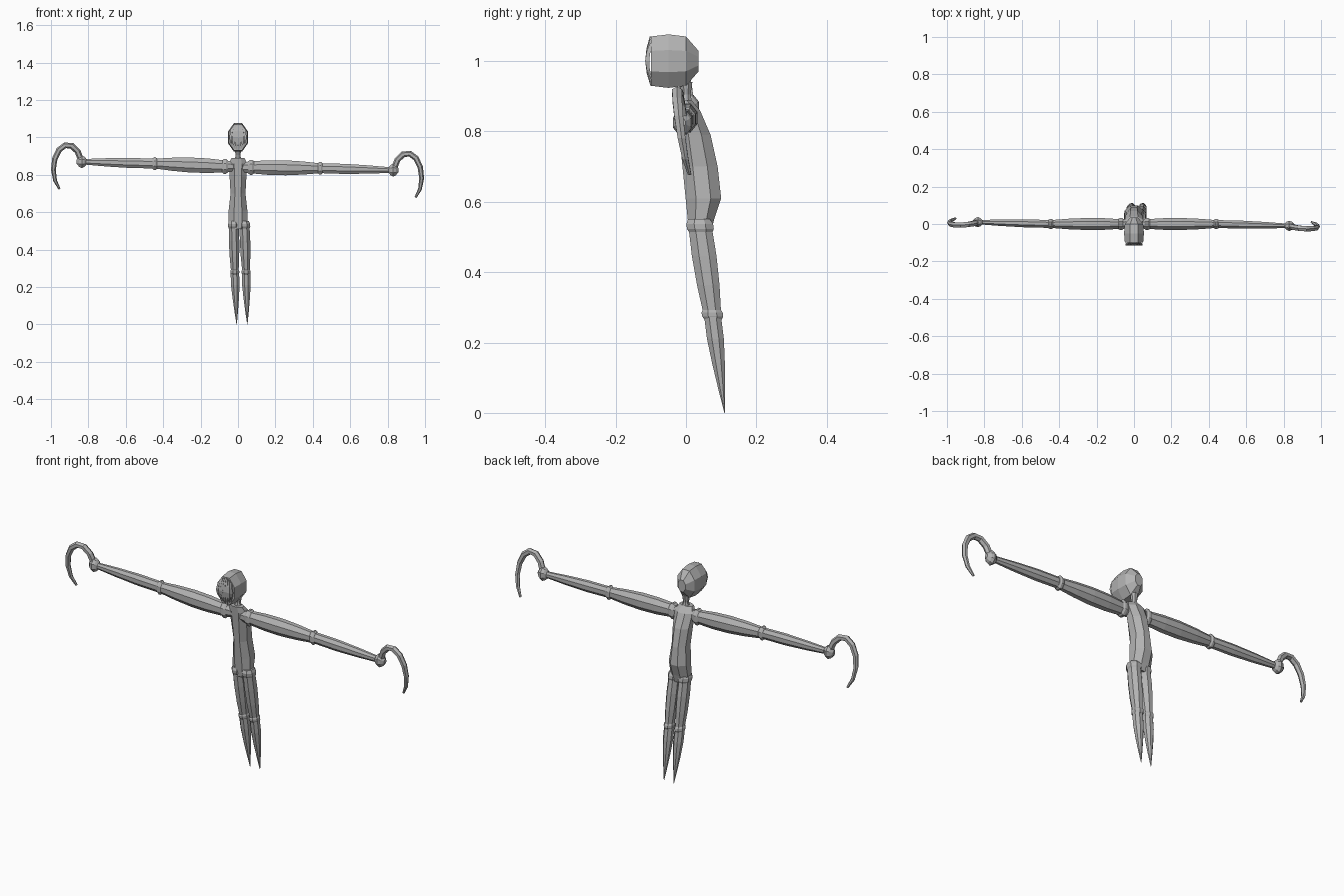
import bpy, bmesh
from math import cos, sin, pi, radians
from mathutils import Vector

default_cube = bpy.data.objects.get("Cube")
if default_cube:
    bpy.data.objects.remove(default_cube)

shade = 0.45
grey = bpy.data.materials.new("plain_grey")
grey.use_nodes = True
grey.diffuse_color = (shade, shade, shade, 1)
grey.node_tree.nodes["Principled BSDF"].inputs["Base Color"].default_value = grey.diffuse_color

SIDEWAYS = Vector((1, 0, 0))
DEPTH = Vector((0, 1, 0))
UP = Vector((0, 0, 1))


def skin(name, rings):
    """Join matching rings of points into a closed, flat-shaded part."""
    bm = bmesh.new()
    loops = [[bm.verts.new(point) for point in ring] for ring in rings]
    for lower, upper in zip(loops, loops[1:]):
        for i in range(len(lower)):
            bm.faces.new((lower[i - 1], lower[i], upper[i], upper[i - 1]))
    bm.faces.new(loops[0])
    bm.faces.new(loops[-1])
    bmesh.ops.recalc_face_normals(bm, faces=bm.faces)
    mesh = bpy.data.meshes.new(name)
    bm.to_mesh(mesh)
    bm.free()
    mesh.materials.append(grey)
    part = bpy.data.objects.new(name, mesh)
    bpy.context.collection.objects.link(part)


def polygon(centre, across, along, sides=8):
    """Ring of points with a flat side facing each main direction."""
    turns = [2 * pi * (i + 0.5) / sides for i in range(sides)]
    grow = 1 / cos(pi / sides)
    return [centre + grow * (across * cos(turn) + along * sin(turn)) for turn in turns]


def limb(name, start, end, radii, across, along, flat=0.8):
    """Straight part with evenly spaced radii, narrower in the across direction."""
    last = len(radii) - 1
    skin(name, [polygon(start.lerp(end, i / last), across * radius * flat, along * radius)
                for i, radius in enumerate(radii)])


def band(name, centre, half_length, radius, across, along):
    """Collar with bevelled rims around a joint."""
    limb(name, centre - half_length, centre + half_length,
         [radius * bevel for bevel in (0.8, 1, 1, 0.8)], across, along)


def swept(name, path, radii, across, sides):
    """Thin curved part whose rings follow the path."""
    rings = []
    for i, point in enumerate(path):
        ahead = path[min(i + 1, len(path) - 1)] - path[max(i - 1, 0)]
        along = ahead.cross(across).normalized()
        rings.append(polygon(point, across * radii[i], along * radii[i], sides))
    skin(name, rings)


# Torso: straight sloping chest, narrow waist, hump on the back
rings = []
for height, back, width in ((0.51, 0.07, 0.04), (0.55, 0.08, 0.05), (0.61, 0.1, 0.05),
                            (0.7, 0.09, 0.04), (0.79, 0.07, 0.045), (0.86, 0.04, 0.05),
                            (0.89, 0.015, 0.035)):
    chest = 0.06 - height / 10
    centre = Vector((0, (chest + back) / 2, height))
    rings.append(polygon(centre, SIDEWAYS * width, DEPTH * (back - chest) / 2))
skin("torso", rings)

# Neck
limb("neck", Vector((0, 0, 0.87)), Vector((0, 0, 0.94)), (0.02, 0.013, 0.018),
     SIDEWAYS, DEPTH, 1)

# Head: faceted block, blunt in front and wedge-shaped behind
head = Vector((0, 0, 1))
rings = []
for depth, size in ((-0.1, 0.07), (-0.05, 0.076), (0, 0.07), (0.035, 0.03)):
    rings.append(polygon(head + DEPTH * depth, SIDEWAYS * size * 0.7, UP * size))
skin("head", rings)

# Face strands: two layers of tapered tendrils, longest in the middle
for layer in range(2):
    count = 7 - layer
    for i in range(count):
        offset = 2 * i / (count - 1) - 1
        reach = 0.07 - 0.02 * offset ** 2 - 0.01 * layer
        path = []
        for step in range(5):
            drop = step / 2 - 1
            bulge = 1 - drop ** 2
            path.append(head + SIDEWAYS * offset * (0.03 + 0.01 * bulge)
                        - DEPTH * (0.1 + 0.01 * bulge) - UP * reach * drop)
        swept("face_strand", path, (0.003, 0.005, 0.006, 0.004, 0.001), SIDEWAYS, 4)

# Arms: the right one is carried a little higher than the left
for side, sign, shoulder, elbow, wrist in (
        ("left", 1, (0.07, 0, 0.84), (0.44, 0, 0.835), (0.83, -0.01, 0.825)),
        ("right", -1, (-0.07, 0, 0.845), (-0.445, 0, 0.86), (-0.835, 0.01, 0.87))):
    shoulder, elbow, wrist = Vector(shoulder), Vector(elbow), Vector(wrist)
    out = SIDEWAYS * sign
    limb(side + "_shoulder_socket", shoulder - out * 0.05, shoulder, (0.025, 0.033), DEPTH, UP)
    band(side + "_shoulder_band", shoulder, out * 0.016, 0.04, DEPTH, UP)
    limb(side + "_upper_arm", shoulder, elbow, (0.032, 0.039, 0.04, 0.035, 0.026), DEPTH, UP)
    band(side + "_elbow_band", elbow, out * 0.013, 0.034, DEPTH, UP)
    limb(side + "_forearm", elbow, wrist, (0.026, 0.027, 0.022, 0.014), DEPTH, UP)

    # Faceted wrist ball
    ball = [0.034 * sin(pi * (i + 0.5) / 5) for i in range(5)]
    limb(side + "_wrist_ball", wrist - out * 0.028, wrist + out * 0.028, ball, DEPTH, UP)

    # Hook: an upright oval arc that swings forward, then back towards its tip
    path, radii = [], []
    for step in range(9):
        t = step / 8
        turn = radians(160 - 215 * t)
        path.append(wrist + out * (0.075 + 0.077 * cos(turn))
                    + DEPTH * (0.02 * t - 0.025 * sin(pi * t))
                    + UP * (0.13 * sin(turn) - 0.04))
        radii.append(0.014 - 0.009 * t ** 4)
    swept(side + "_hook", path, radii, DEPTH, 6)

# Legs: close together, sloping backwards to pointed feet
for side, hip_x, knee_x, foot_x in (("left", 0.035, 0.043, 0.05), ("right", -0.023, -0.017, -0.007)):
    hip = Vector((hip_x, 0.04, 0.53))
    knee = Vector((knee_x, 0.075, 0.28))
    foot = Vector((foot_x, 0.11, 0))
    slope = (hip - knee).normalized()
    band(side + "_hip_band", hip, slope * 0.022, 0.038, SIDEWAYS, DEPTH)
    limb(side + "_thigh", hip, knee, (0.033, 0.035, 0.032, 0.025), SIDEWAYS, DEPTH)
    band(side + "_knee_band", knee, slope * 0.016, 0.03, SIDEWAYS, DEPTH)
    limb(side + "_shin", knee, foot, (0.024, 0.024, 0.018, 0.01, 0.001), SIDEWAYS, DEPTH, 0.95)
